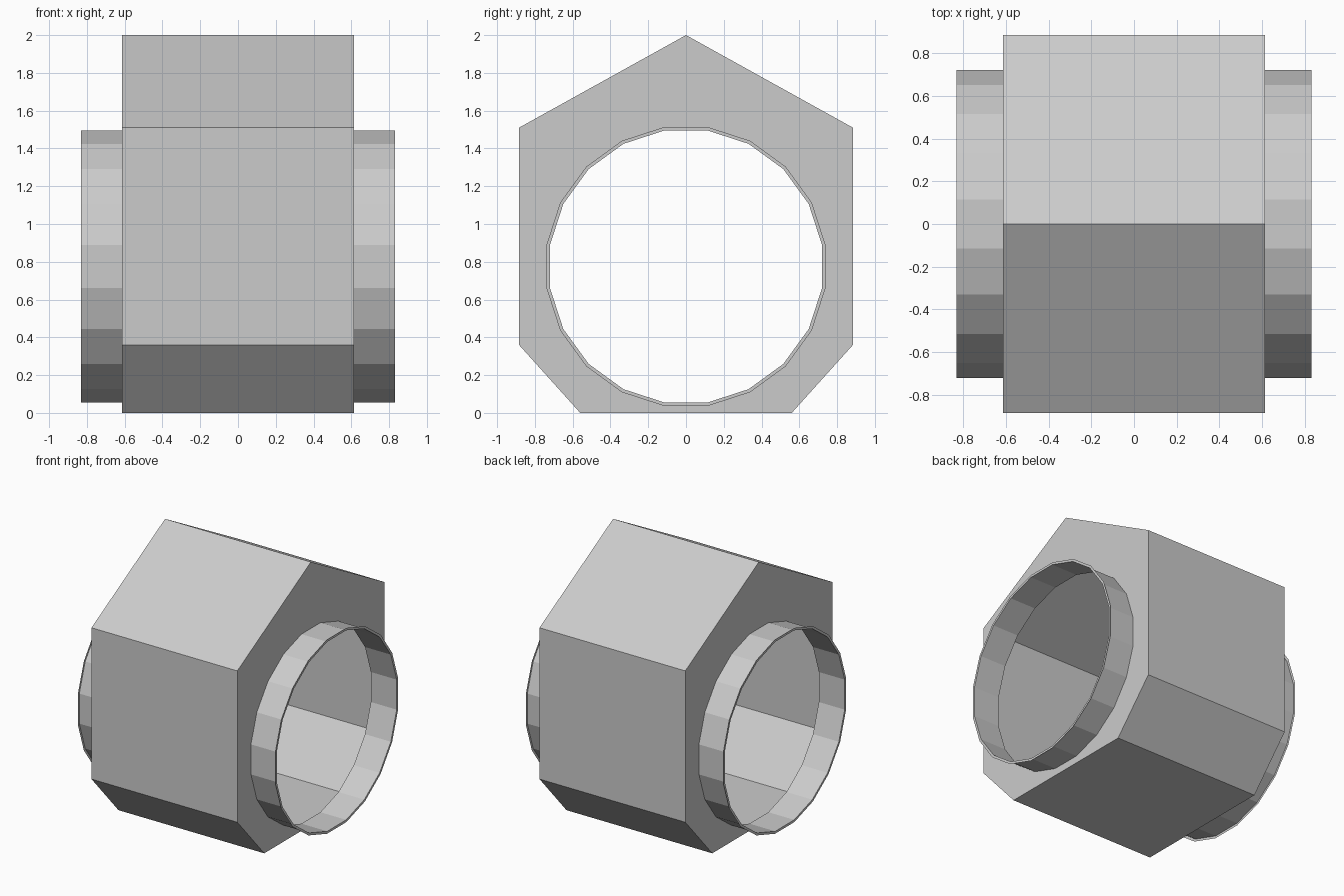
import bpy, bmesh, math
from mathutils import Vector

default = bpy.data.objects.get("Cube")
if default:
    bpy.data.objects.remove(default, do_unlink=True)

HALF_BODY, HALF_TOTAL = 0.613, 0.83
AXIS_Z, SIDES = 0.775, 20
TUBE_R, LIP_R = 0.729, 0.747

grey = bpy.data.materials.new("light_grey")
grey.use_nodes = True
colour = (0.6, 0.6, 0.6, 1)
grey.diffuse_color = colour
grey.node_tree.nodes["Principled BSDF"].inputs["Base Color"].default_value = colour


def ring(bm, x, radius):
    """Polygon around the x axis with flats at top and sides."""
    angles = [(k + 0.5) * math.tau / SIDES for k in range(SIDES)]
    return [bm.verts.new((x, radius * math.cos(a), AXIS_Z + radius * math.sin(a)))
            for a in angles]


def loop_edges(bm, verts):
    return [bm.edges.new((a, b)) for a, b in zip(verts, verts[1:] + verts[:1])]


def loft(bm, a, b):
    """Join two matching closed loops with quads."""
    n = len(a)
    return [bm.faces.new((a[i], a[(i + 1) % n], b[(i + 1) % n], b[i]))
            for i in range(n)]


def orient(bm, faces, outward):
    """Turn faces so that each normal agrees with outward(centre)."""
    bm.normal_update()
    for f in faces:
        if f.normal.dot(outward(f.calc_center_median())) < 0:
            f.normal_flip()


def finish(bm, name):
    mesh = bpy.data.meshes.new(name)
    bm.to_mesh(mesh)
    bm.free()
    mesh.materials.append(grey)
    obj = bpy.data.objects.new(name, mesh)
    bpy.context.collection.objects.link(obj)


def radial(c):
    return Vector((0, c.y, c.z - AXIS_Z))


# Hollow house-shaped body, with a round opening in each end wall
half = [(0.884, 1.51), (0.884, 0.36), (0.56, 0)]
profile = [(0, 2)] + half + [(-y, z) for y, z in reversed(half)]
bm = bmesh.new()
ends = [[bm.verts.new((x, y, z)) for y, z in profile]
        for x in (-HALF_BODY, HALF_BODY)]
orient(bm, loft(bm, *ends), radial)
for side, end in zip((-1, 1), ends):
    outer = [bm.edges.get((a, b)) for a, b in zip(end, end[1:] + end[:1])]
    hole = loop_edges(bm, ring(bm, side * HALF_BODY, TUBE_R))
    normal = Vector((side, 0, 0))
    made = bmesh.ops.triangle_fill(bm, edges=outer + hole, use_beauty=True,
                                   normal=normal)
    wall = [g for g in made["geom"] if isinstance(g, bmesh.types.BMFace)]
    orient(bm, wall, lambda c: normal)
finish(bm, "hollow_body")

# Thin collars with a flat lip at the open end
for side, label in ((1, "left"), (-1, "right")):
    bm = bmesh.new()
    root = ring(bm, side * HALF_BODY, TUBE_R)
    tip = ring(bm, side * HALF_TOTAL, TUBE_R)
    lip = ring(bm, side * HALF_TOTAL, LIP_R)
    orient(bm, loft(bm, root, tip), radial)
    orient(bm, loft(bm, tip, lip), lambda c: Vector((side, 0, 0)))
    finish(bm, label + "_collar")
